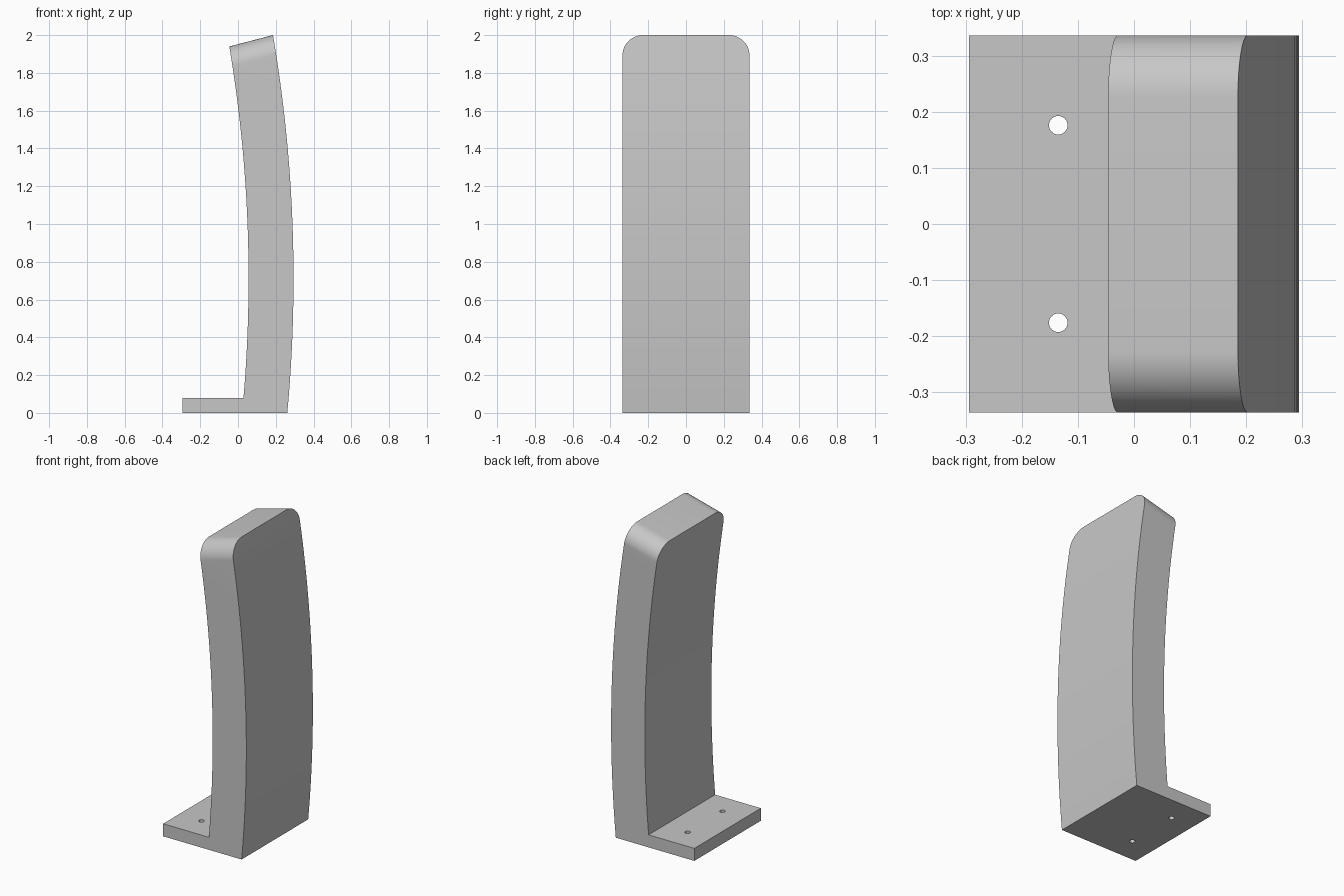
import bpy, bmesh, math
from mathutils import Vector

cube = bpy.data.objects.get("Cube")
if cube:
    bpy.data.objects.remove(cube, do_unlink=True)

HALF_X, HALF_Y = 0.294, 0.336
PLATE_H, THICK = 0.08, 0.238
RADIUS, BULGE_Z = 7.68, 0.712      # outer arc of the upright
TOP_X, TILT = 0.185, 0.26          # sloping top passes (TOP_X, 2)
FILLET = 0.11

grey = bpy.data.materials.new("light grey")
grey.use_nodes = True
grey.diffuse_color = (0.57, 0.57, 0.57, 1)
grey.node_tree.nodes["Principled BSDF"].inputs["Base Color"].default_value = grey.diffuse_color


def prism(name, outline, sweep):
    """Solid made by sweeping a planar outline along a vector."""
    bm = bmesh.new()
    face = bm.faces.new([bm.verts.new(p) for p in outline])
    ext = bmesh.ops.extrude_face_region(bm, geom=[face])["geom"]
    bmesh.ops.translate(bm, vec=Vector(sweep),
                        verts=[g for g in ext if isinstance(g, bmesh.types.BMVert)])
    bmesh.ops.recalc_face_normals(bm, faces=bm.faces)
    mesh = bpy.data.meshes.new(name)
    bm.to_mesh(mesh)
    bm.free()
    mesh.materials.append(grey)
    obj = bpy.data.objects.new(name, mesh)
    bpy.context.collection.objects.link(obj)
    return obj


def combine(obj, tool, operation):
    """Apply a boolean and discard its helper."""
    bpy.context.view_layer.objects.active = obj
    mod = obj.modifiers.new(operation.lower(), 'BOOLEAN')
    mod.operation, mod.object, mod.solver = operation, tool, 'EXACT'
    bpy.ops.object.modifier_apply(modifier=mod.name)
    bpy.data.objects.remove(tool, do_unlink=True)


def arc(radius, z0, z1, steps=32):
    """Points on one of the two concentric bowed faces."""
    cx = HALF_X - RADIUS
    for i in range(steps + 1):
        z = z0 + (z1 - z0) * i / steps
        yield cx + math.sqrt(radius ** 2 - (z - BULGE_Z) ** 2), z


# Side profile: foot plate and bowed upright in one piece
profile = [(-HALF_X, 0), *arc(RADIUS, 0, 2.1),
           *arc(RADIUS - THICK, 2.1, PLATE_H), (-HALF_X, PLATE_H)]
bracket = prism("curved_bracket", [(x, -0.4, z) for x, z in profile], (0, 0.8, 0))

# Trim to width, with a sloping top and rounded upper corners
corner = [math.radians(a) for a in range(0, 91, 6)]
half = [(HALF_Y - FILLET + FILLET * math.cos(a), 2 - FILLET + FILLET * math.sin(a))
        for a in corner]
outline = [(HALF_Y, -0.5), *half, *[(-y, z) for y, z in reversed(half)], (-HALF_Y, -0.5)]
trim = prism("trim", [(-0.5, y, z - TILT * (TOP_X + 0.5)) for y, z in outline],
             (1, 0, TILT))
combine(bracket, trim, 'INTERSECT')

# Two screw holes through the foot
for side in (-1, 1):
    ring = [math.tau * i / 32 for i in range(32)]
    drill = prism("drill", [(-0.135 + 0.0165 * math.cos(a),
                             side * 0.176 + 0.0165 * math.sin(a), -0.1) for a in ring],
                  (0, 0, 0.3))
    combine(bracket, drill, 'DIFFERENCE')

# Smooth curved faces, crisp edges
bpy.ops.object.select_all(action='DESELECT')
bracket.select_set(True)
bpy.context.view_layer.objects.active = bracket
bpy.ops.object.shade_smooth_by_angle(angle=math.radians(30))
